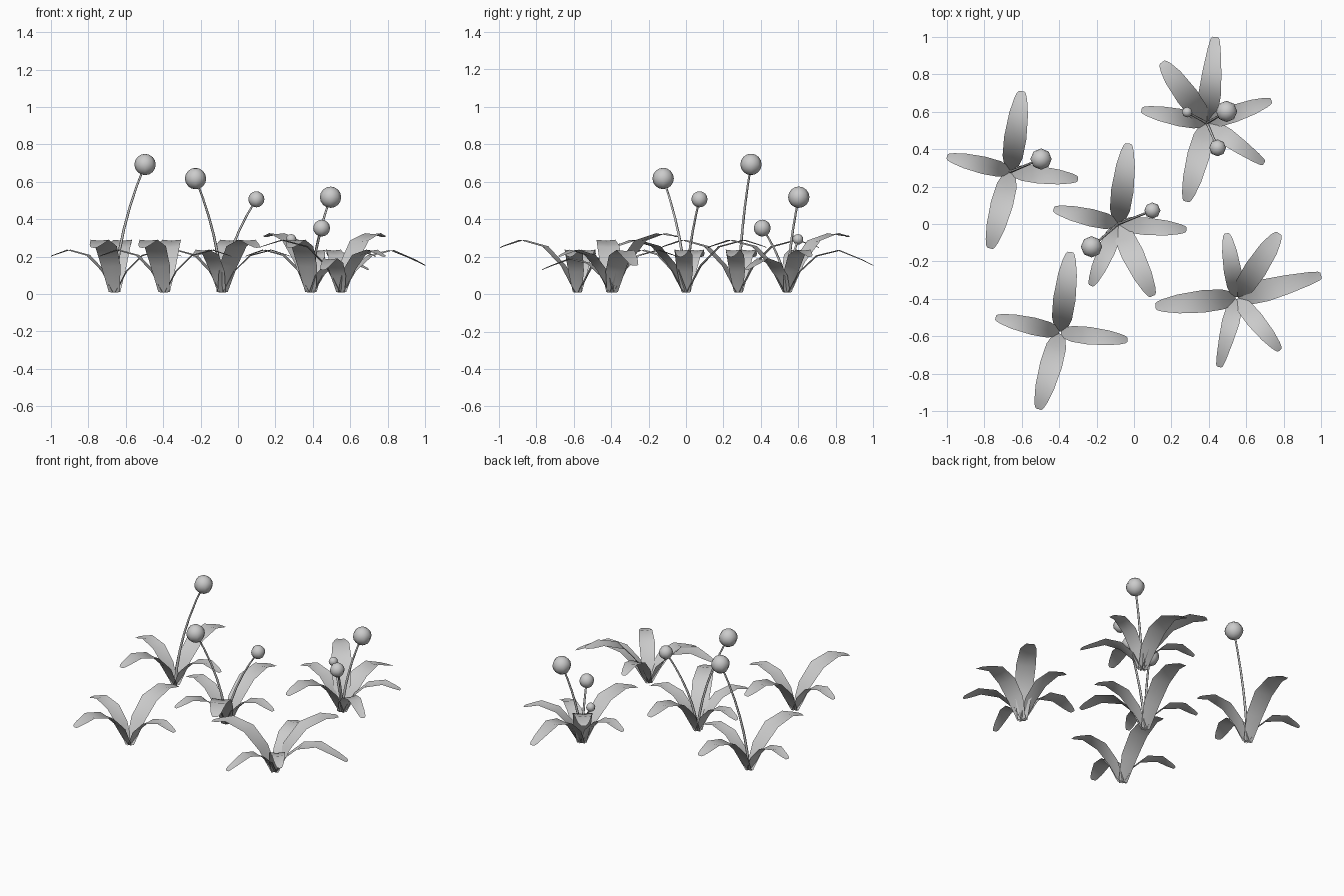
import bpy, bmesh
from math import hypot
from mathutils import Vector

if "Cube" in bpy.data.objects:
    bpy.data.objects.remove(bpy.data.objects["Cube"])

GREY = (0.6, 0.6, 0.6, 1)
mat = bpy.data.materials.new("soft grey")
mat.use_nodes = True
mat.diffuse_color = GREY
mat.node_tree.nodes["Principled BSDF"].inputs["Base Color"].default_value = GREY


def finish(bm, name):
    for f in bm.faces:
        f.smooth = True
    mesh = bpy.data.meshes.new(name)
    bm.to_mesh(mesh)
    bm.free()
    mesh.materials.append(mat)
    ob = bpy.data.objects.new(name, mesh)
    bpy.context.collection.objects.link(ob)
    return ob


# Arching blade: rows of three points, gently creased, from base to blunt tip
def add_leaf(bm, centre, tip, kind):
    peak, end, bend = KINDS[kind]
    dx, dy = tip[0] - centre[0], tip[1] - centre[1]
    length = hypot(dx, dy)
    out = Vector((dx, dy, 0)) / length
    side = Vector((-out.y, out.x, 0))
    full = 0.047 if length < 0.39 else 0.06
    rows = [(0.015, 0.01, 0.5), (bend * 0.25, peak * 0.52, 0.9),
            (bend * 0.58, peak * 0.88, 1), (bend, peak, 0.84),
            (bend * 0.35 + 0.65, peak * 0.4 + end * 0.6, 0.58),
            (0.975, end + 0.006, 0.4), (1, end, 0.25)]
    grid = []
    for along, z, wide in rows:
        mid = Vector((*centre, z)) + out * along * length
        edge = side * full * wide
        sink = Vector((0, 0, 0.006 * wide))
        grid.append([bm.verts.new(p) for p in (mid - edge, mid - sink, mid + edge)])
    for a, b in zip(grid, grid[1:]):
        for i in range(2):
            bm.faces.new((a[i], b[i], b[i + 1], a[i + 1]))


# Thin curved stalk with a round head
def add_flower(name, centre, head, radius):
    base, top = Vector((*centre, 0.01)), Vector(head)
    bow = base.lerp(top, 0.12)
    bow.z = top.z * 0.5
    bm = bmesh.new()
    rings = []
    for k in range(7):
        t = k / 6
        p = base * (1 - t) ** 2 + bow * 2 * t * (1 - t) + top * t * t
        ring = bmesh.ops.create_circle(bm, segments=5, radius=0.009 - 0.003 * t)["verts"]
        bmesh.ops.translate(bm, verts=ring, vec=p)
        rings.append(ring)
    for a, b in zip(rings, rings[1:]):
        for i in range(5):
            j = (i + 1) % 5
            bm.faces.new((a[i], a[j], b[j], b[i]))
    finish(bm, name + "_stalk")
    bm = bmesh.new()
    bmesh.ops.create_uvsphere(bm, u_segments=8, v_segments=8, radius=radius)
    bmesh.ops.translate(bm, verts=bm.verts, vec=top)
    finish(bm, name + "_head")


# Leaf kinds: peak height, tip height, fraction of the length at the peak
KINDS = {"low": (0.237, 0.2, 0.72), "high": (0.29, 0.248, 0.72),
         "tall": (0.325, 0.305, 0.76), "droop": (0.235, 0.153, 0.6),
         "small_droop": (0.19, 0.13, 0.6)}

# Each plant: centre, leaf tips with kind, flower heads with radius
PLANTS = {
    "left_back_plant": ((-0.66, 0.28),
        [(-0.6, 0.71, "high"), (-1, 0.36, "low"), (-0.3, 0.24, "low"), (-0.77, -0.13, "high")],
        [((-0.497, 0.347, 0.692), 0.057)]),
    "left_front_plant": ((-0.395, -0.58),
        [(-0.34, -0.15, "high"), (-0.74, -0.5, "low"), (-0.035, -0.62, "low"), (-0.51, -0.99, "high")],
        []),
    "middle_plant": ((-0.085, 0),
        [(-0.03, 0.43, "high"), (-0.43, 0.08, "low"), (0.28, -0.03, "low"),
         (0.1, -0.385, "high"), (-0.23, -0.33, "low")],
        [((-0.227, -0.122, 0.617), 0.057), ((0.098, 0.072, 0.506), 0.043)]),
    "back_plant": ((0.39, 0.54),
        [(0.435, 1, "droop"), (0.15, 0.865, "tall"), (0.04, 0.61, "low"),
         (0.735, 0.66, "low"), (0.695, 0.325, "small_droop"), (0.28, 0.12, "high")],
        [((0.495, 0.602, 0.517), 0.057), ((0.447, 0.407, 0.352), 0.045), ((0.284, 0.598, 0.292), 0.028)]),
    "front_plant": ((0.55, -0.395),
        [(1, -0.275, "droop"), (0.775, -0.05, "tall"), (0.495, -0.05, "low"),
         (0.115, -0.44, "high"), (0.455, -0.765, "small_droop"), (0.78, -0.675, "low")],
        []),
}

for name, (centre, leaves, flowers) in PLANTS.items():
    bm = bmesh.new()
    for x, y, kind in leaves:
        add_leaf(bm, centre, (x, y), kind)
    finish(bm, name + "_leaves")
    for n, (head, radius) in enumerate(flowers):
        add_flower(f"{name}_flower_{n + 1}", centre, head, radius)
